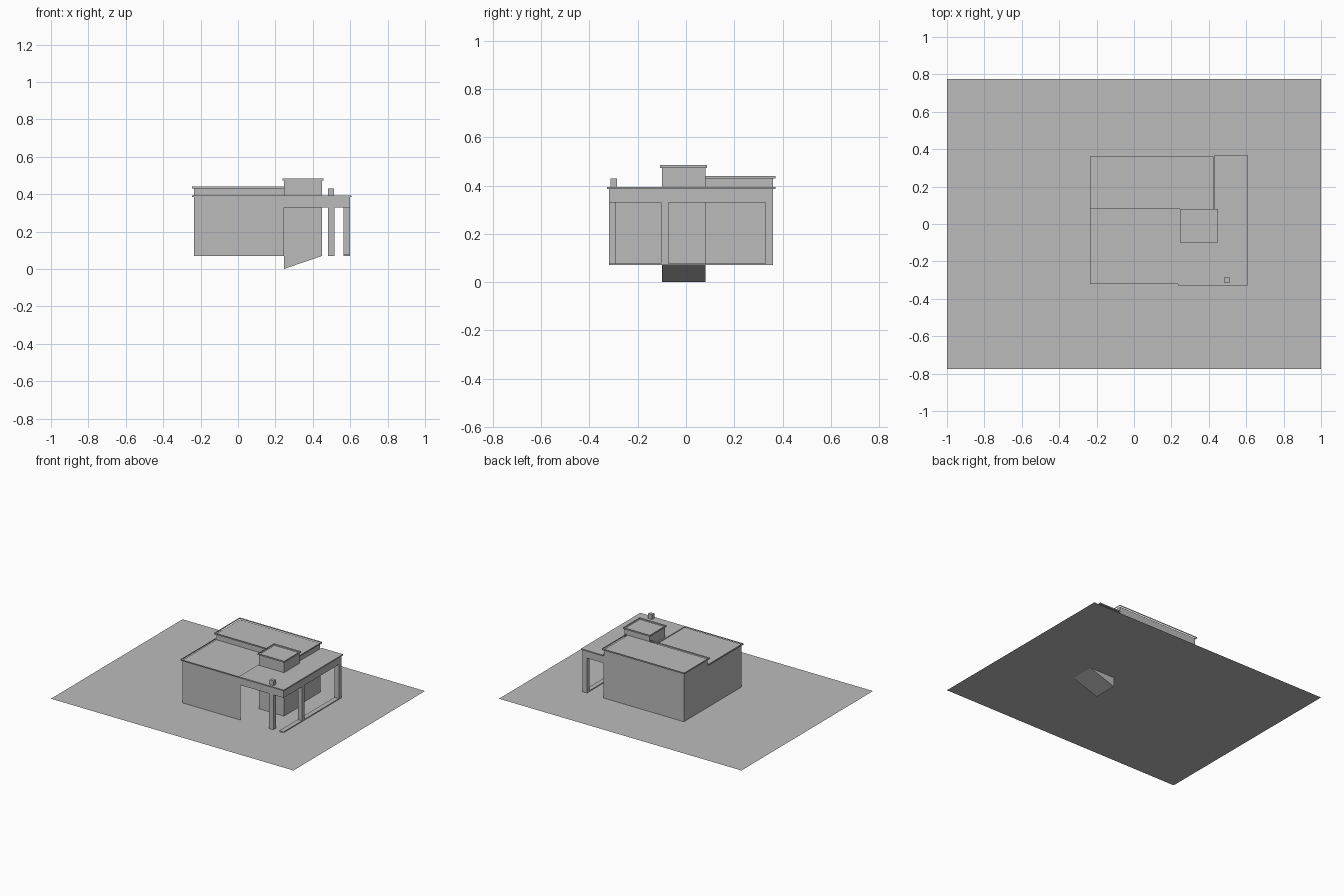
import bpy, bmesh

cube = bpy.data.objects.get("Cube")
if cube:
    bpy.data.objects.remove(cube, do_unlink=True)

GREY = (0.5, 0.5, 0.5, 1.0)
grey = bpy.data.materials.new("plain_grey")
grey.use_nodes = True
grey.diffuse_color = GREY
grey.node_tree.nodes["Principled BSDF"].inputs["Base Color"].default_value = GREY

GROUND, BEAM, ROOF, LIP = 0.07, 0.33, 0.385, 0.394


def finish(name, bm):
    mesh = bpy.data.meshes.new(name)
    bm.to_mesh(mesh)
    bm.free()
    mesh.materials.append(grey)
    obj = bpy.data.objects.new(name, mesh)
    bpy.context.collection.objects.link(obj)
    return obj


def extrude_up(bm, geom, height):
    new = bmesh.ops.extrude_face_region(bm, geom=geom)["geom"]
    verts = [v for v in new if isinstance(v, bmesh.types.BMVert)]
    bmesh.ops.translate(bm, verts=verts, vec=(0, 0, height))


def prism(name, outline, z0, z1):
    """Closed vertical prism, or a flat sheet when z0 equals z1."""
    bm = bmesh.new()
    face = bm.faces.new([bm.verts.new((x, y, z0)) for x, y in outline])
    if z1 > z0:
        extrude_up(bm, [face], z1 - z0)
        bmesh.ops.recalc_face_normals(bm, faces=bm.faces[:])
    return finish(name, bm)


def rect(x0, x1, y0, y1):
    return [(x0, y0), (x1, y0), (x1, y1), (x0, y1)]


def box(name, x0, x1, y0, y1, z0, z1):
    return prism(name, rect(x0, x1, y0, y1), z0, z1)


def walls(name, path, z0, z1):
    """Thin upright sheets following an open path."""
    bm = bmesh.new()
    verts = [bm.verts.new((x, y, z0)) for x, y in path]
    for a, b in zip(verts, verts[1:]):
        bm.edges.new((a, b))
    new = bmesh.ops.extrude_edge_only(bm, edges=bm.edges[:])["geom"]
    top = [v for v in new if isinstance(v, bmesh.types.BMVert)]
    bmesh.ops.translate(bm, verts=top, vec=(0, 0, z1 - z0))
    return finish(name, bm)


def rim(name, x0, x1, y0, y1, z0, z1, width=0.012):
    """Raised edge trim around a flat roof."""
    bm = bmesh.new()
    face = bm.faces.new([bm.verts.new((x, y, z0)) for x, y in rect(x0, x1, y0, y1)])
    bmesh.ops.inset_individual(bm, faces=[face], thickness=width)
    bmesh.ops.delete(bm, geom=[face], context="FACES")
    extrude_up(bm, bm.faces[:], z1 - z0)
    bmesh.ops.recalc_face_normals(bm, faces=bm.faces[:])
    return finish(name, bm)


# Site
box("ground", -1, 1, -0.775, 0.775, GROUND, GROUND)

# House shell, open towards the porch
walls("house_walls", [(0.245, -0.32), (-0.235, -0.32), (-0.235, 0.36),
                      (0.43, 0.36), (0.43, 0.08)], GROUND, ROOF)
box("low_roof", -0.235, 0.245, -0.32, 0.08, 0.388, 0.388)
rim("low_roof_trim", -0.245, 0.235, -0.328, 0.08, ROOF, LIP)

# Raised rear roof
walls("upper_walls", rect(-0.235, 0.425, 0.08, 0.36) + [(-0.235, 0.08)], ROOF, 0.432)
box("upper_roof", -0.235, 0.425, 0.08, 0.36, 0.432, 0.432)
rim("upper_roof_trim", -0.245, 0.435, 0.07, 0.37, 0.43, 0.44)

# Tower with a sloping foot
tower = box("tower", 0.245, 0.45, -0.1, 0.08, 0, 0.475)
for v in tower.data.vertices:
    if v.co.z < 0.01 and v.co.x > 0.4:
        v.co.z = GROUND
rim("tower_trim", 0.237, 0.457, -0.108, 0.088, 0.473, 0.484)

# Porch roof wrapping the corner of the house
prism("porch_beam", [(0.245, -0.32), (0.6, -0.32), (0.6, 0.36),
                     (0.43, 0.36), (0.43, 0.08), (0.245, 0.08)], BEAM, ROOF)
prism("porch_roof", [(0.235, -0.328), (0.607, -0.328), (0.607, 0.37),
                     (0.43, 0.37), (0.43, 0.08), (0.235, 0.08)], ROOF, LIP)

# Porch columns and sill
for name, x, y in (("front_column", 0.48, -0.32),
                   ("middle_column", 0.565, -0.103),
                   ("rear_column", 0.565, 0.33)):
    box(name, x, x + 0.035, y, y + 0.03, GROUND, BEAM)
box("porch_sill", 0.565, 0.6, -0.32, 0.36, GROUND, 0.077)

# Chimney
box("chimney", 0.48, 0.512, -0.312, -0.286, LIP, 0.43)
